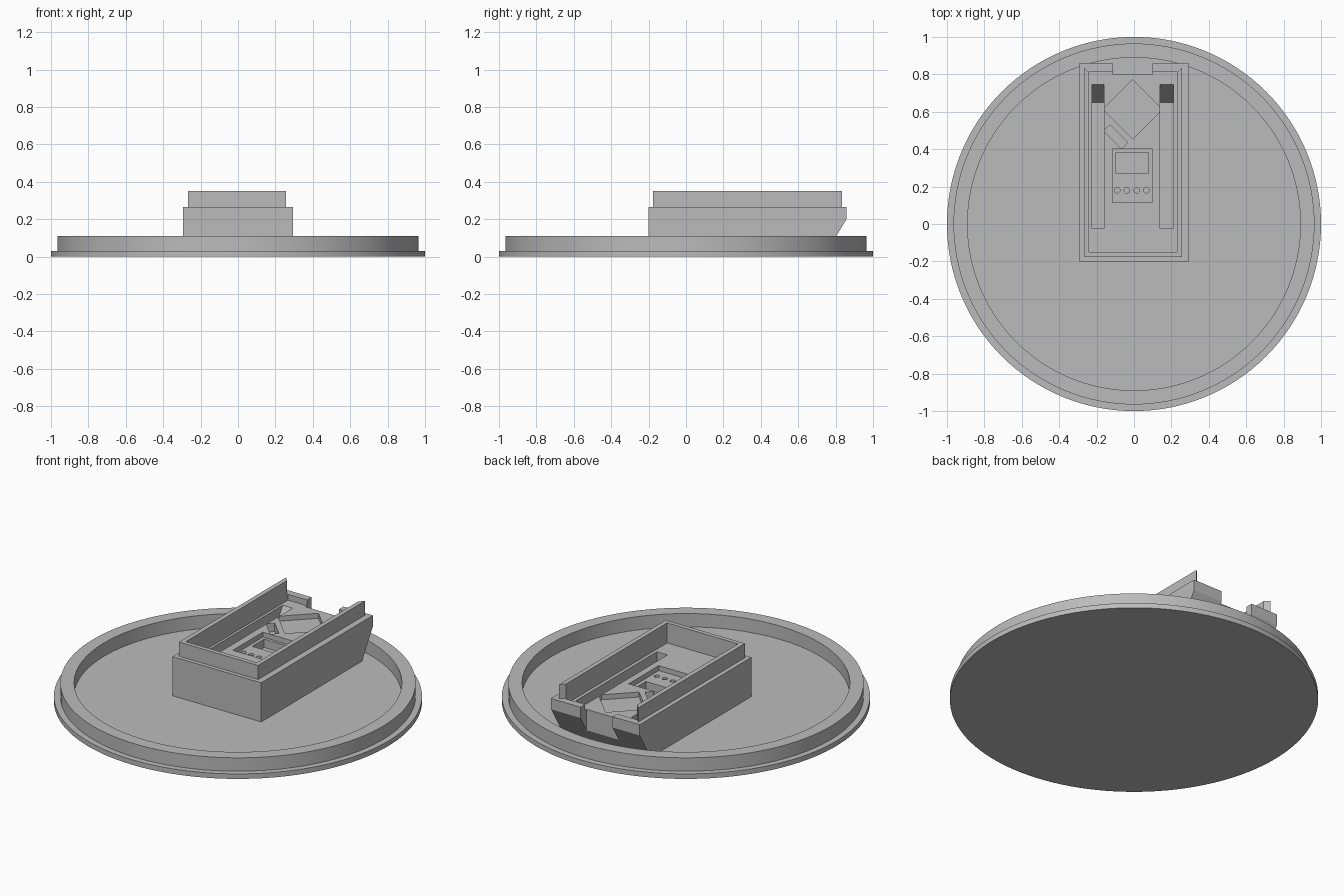
import bpy, bmesh, math
from mathutils import Vector

if "Cube" in bpy.data.objects:
    bpy.data.objects.remove(bpy.data.objects["Cube"], do_unlink=True)

grey = bpy.data.materials.new("plain grey")
grey.use_nodes = True
grey.diffuse_color = (0.5, 0.5, 0.5, 1)
grey.node_tree.nodes["Principled BSDF"].inputs["Base Color"].default_value = (0.5, 0.5, 0.5, 1)


def make_object(name, bm):
    bmesh.ops.recalc_face_normals(bm, faces=bm.faces)
    mesh = bpy.data.meshes.new(name)
    bm.to_mesh(mesh)
    bm.free()
    mesh.materials.append(grey)
    obj = bpy.data.objects.new(name, mesh)
    bpy.context.collection.objects.link(obj)
    return obj


def prism(name, points, low, high, axis="z"):
    """Extrude an outline: (x, y) along z, or (y, z) along x."""
    place = (lambda a, b, c: (a, b, c)) if axis == "z" else (lambda a, b, c: (c, a, b))
    bm = bmesh.new()
    face = bm.faces.new([bm.verts.new(place(a, b, low)) for a, b in points])
    new = bmesh.ops.extrude_face_region(bm, geom=[face])["geom"]
    shift = Vector(place(0, 0, high - low))
    bmesh.ops.translate(bm, vec=shift, verts=[v for v in new if isinstance(v, bmesh.types.BMVert)])
    return make_object(name, bm)


def box(name, x0, x1, y0, y1, z0, z1):
    return prism(name, [(x0, y0), (x1, y0), (x1, y1), (x0, y1)], z0, z1)


def turned_box(name, cx, cy, half_w, half_h, angle, z0, z1):
    c, s = math.cos(angle), math.sin(angle)
    corners = [(-half_w, -half_h), (half_w, -half_h), (half_w, half_h), (-half_w, half_h)]
    return prism(name, [(cx + u * c - v * s, cy + u * s + v * c) for u, v in corners], z0, z1)


def select(obj):
    bpy.ops.object.select_all(action="DESELECT")
    obj.select_set(True)
    bpy.context.view_layer.objects.active = obj


def combine(target, tool, operation="DIFFERENCE"):
    mod = target.modifiers.new("combine", "BOOLEAN")
    mod.operation, mod.solver, mod.object = operation, "EXACT", tool
    select(target)
    bpy.ops.object.modifier_apply(modifier=mod.name)
    bpy.data.objects.remove(tool, do_unlink=True)


# Round base with foot flange, raised rim and recessed floor
bm = bmesh.new()
profile = [(0, 0), (1, 0), (1, 0.03), (0.965, 0.03), (0.965, 0.11), (0.89, 0.11), (0.89, 0.03), (0, 0.03)]
verts = [bm.verts.new((r, 0, z)) for r, z in profile]
edges = [bm.edges.new(pair) for pair in zip(verts, verts[1:])]
bmesh.ops.spin(bm, geom=verts + edges, axis=(0, 0, 1), cent=(0, 0, 0), angle=math.tau, steps=128)
bmesh.ops.remove_doubles(bm, verts=bm.verts, dist=0.0001)
base = make_object("round_base", bm)
select(base)
bpy.ops.object.shade_smooth_by_angle(angle=math.radians(30))

# Housing block with its undercut back
FLOOR, TOP = 0.23, 0.5
housing = prism("housing", [(-0.2, 0.025), (0.752, 0.025), (0.858, 0.2), (0.858, 0.265), (-0.2, 0.265)],
                -0.294, 0.294, "x")

# Upper wall, with slanted ends at the back
wall = prism("upper_wall", [(-0.268, -0.176), (0.257, -0.176), (0.257, 0.835), (0.23, 0.808),
                            (-0.24, 0.808), (-0.268, 0.835)], 0.25, 0.35)
combine(housing, wall, "UNION")

# Open tray and rear notch
combine(housing, box("tray_cut", -0.24, 0.23, -0.15, 0.815, FLOOR, TOP))
combine(housing, box("notch_cut", -0.113, 0.098, 0.8, 1, 0, TOP))

# Two deep slots with a ramp at the back
for x0, x1 in ((-0.225, -0.16), (0.14, 0.21)):
    slot = [(-0.025, 0.075), (0.65, 0.075), (0.745, FLOOR), (0.745, TOP), (-0.025, TOP)]
    combine(housing, prism("slot_cut", slot, x0, x1, "x"))

# Diamond recess and small slanted recess
combine(housing, turned_box("diamond_cut", -0.007, 0.613, 0.112, 0.112, math.pi / 4, 0.2, TOP))
combine(housing, turned_box("slanted_cut", -0.098, 0.467, 0.067, 0.024, -math.pi / 4, 0.18, TOP))

# Control panel recess with a screen and four button holes
combine(housing, box("panel_cut", -0.115, 0.1, 0.115, 0.4, 0.2, TOP))
combine(housing, box("screen_cut", -0.095, 0.077, 0.27, 0.383, 0.15, TOP))
for i in range(4):
    ring = [k * math.tau / 16 for k in range(16)]
    hole = [(-0.09 + i * 0.052 + 0.015 * math.cos(a), 0.18 + 0.015 * math.sin(a)) for a in ring]
    combine(housing, prism("button_cut", hole, 0.17, TOP))
